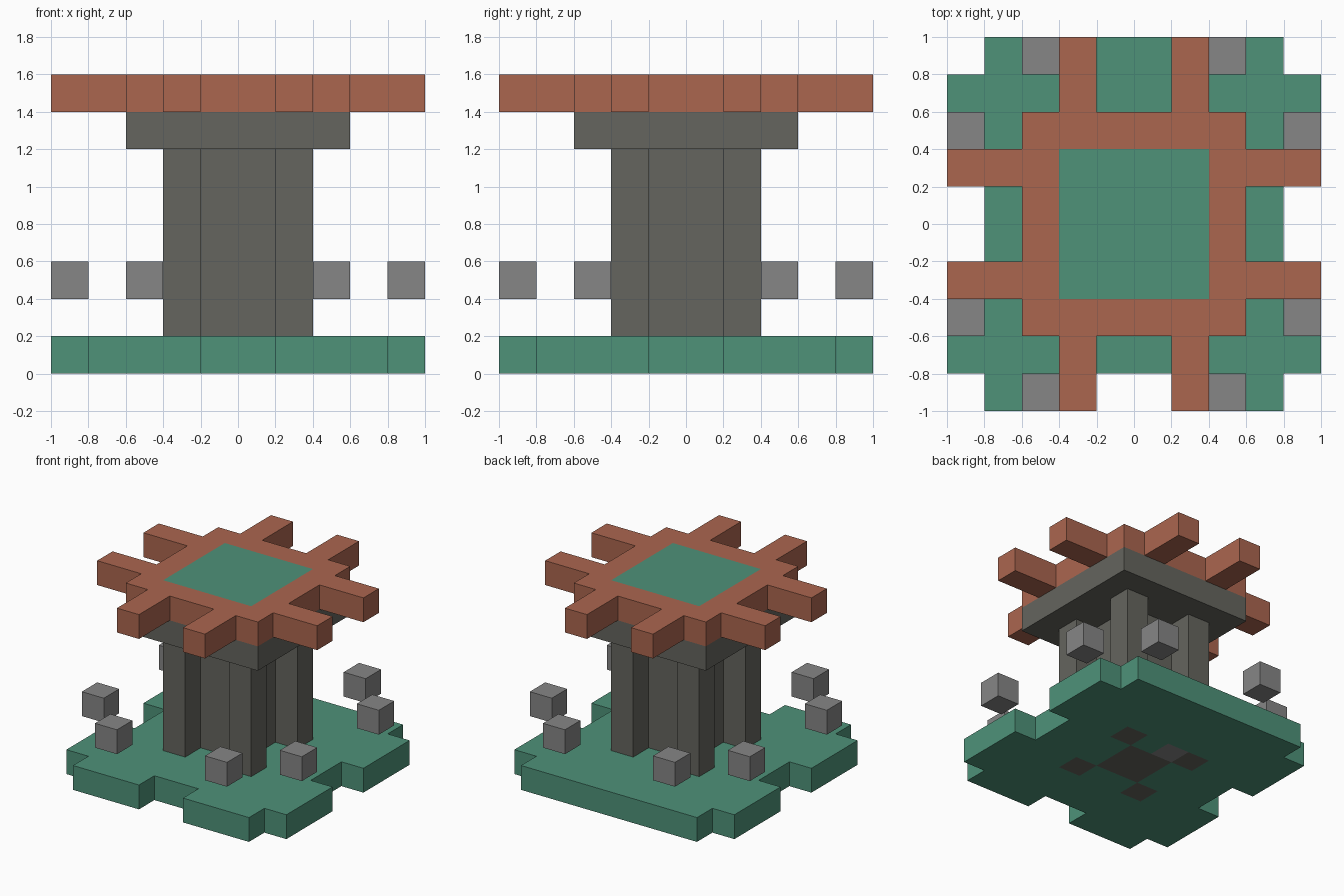
import bpy
import bmesh

if "Cube" in bpy.data.objects:
    bpy.data.objects.remove(bpy.data.objects["Cube"], do_unlink=True)

CELL = 0.2
CENTRES = [(i + 0.5) * CELL for i in range(-5, 5)]


def material(name, rgb):
    """Flat material from display (sRGB) values, stored as linear."""
    linear = [((c / 255 + 0.055) / 1.055) ** 2.4 for c in rgb] + [1.0]
    mat = bpy.data.materials.new(name)
    mat.use_nodes = True
    mat.diffuse_color = linear
    mat.node_tree.nodes["Principled BSDF"].inputs["Base Color"].default_value = linear
    return mat


GREEN = material("moss_green", (78, 146, 121))
RED = material("clay_red", (171, 102, 79))
STONE = material("dark_stone", (101, 101, 94))
GREY = material("light_grey", (134, 134, 134))


def layer(name, inside, z0, z1, mats, paint=None):
    """Block layer: extrude every grid cell that passes the rule, outer walls only."""
    bm = bmesh.new()

    def quad(points, x, y, side):
        face = bm.faces.new([bm.verts.new(p) for p in points])
        if paint:
            face.material_index = paint(x, y, side)

    h = CELL / 2
    for x in CENTRES:
        for y in CENTRES:
            if not inside(x, y):
                continue
            ring = [(x - h, y - h), (x + h, y - h), (x + h, y + h), (x - h, y + h)]
            quad([(*p, z1) for p in ring], x, y, "top")
            quad([(*p, z0) for p in reversed(ring)], x, y, "bottom")
            for k, (dx, dy) in enumerate([(0, -1), (1, 0), (0, 1), (-1, 0)]):
                if not inside(x + dx * CELL, y + dy * CELL):
                    a, b = ring[k], ring[(k + 1) % 4]
                    quad([(*a, z0), (*b, z0), (*b, z1), (*a, z1)], x, y, "wall")
    bmesh.ops.remove_doubles(bm, verts=bm.verts, dist=0.001)
    mesh = bpy.data.meshes.new(name)
    bm.to_mesh(mesh)
    bm.free()
    for mat in mats:
        mesh.materials.append(mat)
    obj = bpy.data.objects.new(name, mesh)
    bpy.context.collection.objects.link(obj)
    return obj


def square(half):
    return lambda x, y: max(abs(x), abs(y)) < half


def in_column(x, y):
    # Square core with a post at each corner
    x, y = abs(x), abs(y)
    return max(x, y) < 0.2 or (0.2 < x < 0.4 and 0.2 < y < 0.4)


def in_base(x, y):
    # Notched platform, pierced by the column
    if in_column(x, y) or max(abs(x), abs(y)) > 1:
        return False
    if abs(x) > 0.8:
        return 0.2 < abs(y) < 0.8
    if y > 0.8:
        return abs(x) < 0.8
    if y < -0.8:
        return 0.2 < abs(x) < 0.8
    return True


def in_roof(x, y):
    # Square centre with two beams running out on each side
    x, y = abs(x), abs(y)
    return max(x, y) < 0.6 or (max(x, y) < 1 and 0.2 < min(x, y) < 0.4)


def base_paint(x, y, side):
    # One grey block shows in the underside
    return int(side == "bottom" and -0.2 < x < 0 and 0.2 < y < 0.4)


def roof_paint(x, y, side):
    # Green patch in the middle of the roof
    return int(side == "top" and square(0.4)(x, y))


# Platform, column, capital and roof
layer("base_platform", in_base, 0, 0.2, [GREEN, GREY], base_paint)
layer("column", in_column, 0, 1.2, [STONE])
layer("capital_slab", square(0.6), 1.2, 1.4, [STONE])
layer("roof_beams", in_roof, 1.4, 1.6, [RED, GREEN], roof_paint)

# Ring of floating blocks
for sx in (-1, 1):
    for sy in (-1, 1):
        for px, py in ((0.5, 0.9), (0.9, 0.5)):
            bpy.ops.mesh.primitive_cube_add(size=CELL, location=(sx * px, sy * py, 0.5))
            block = bpy.context.object
            block.name = "floating_block"
            block.data.materials.append(GREY)
